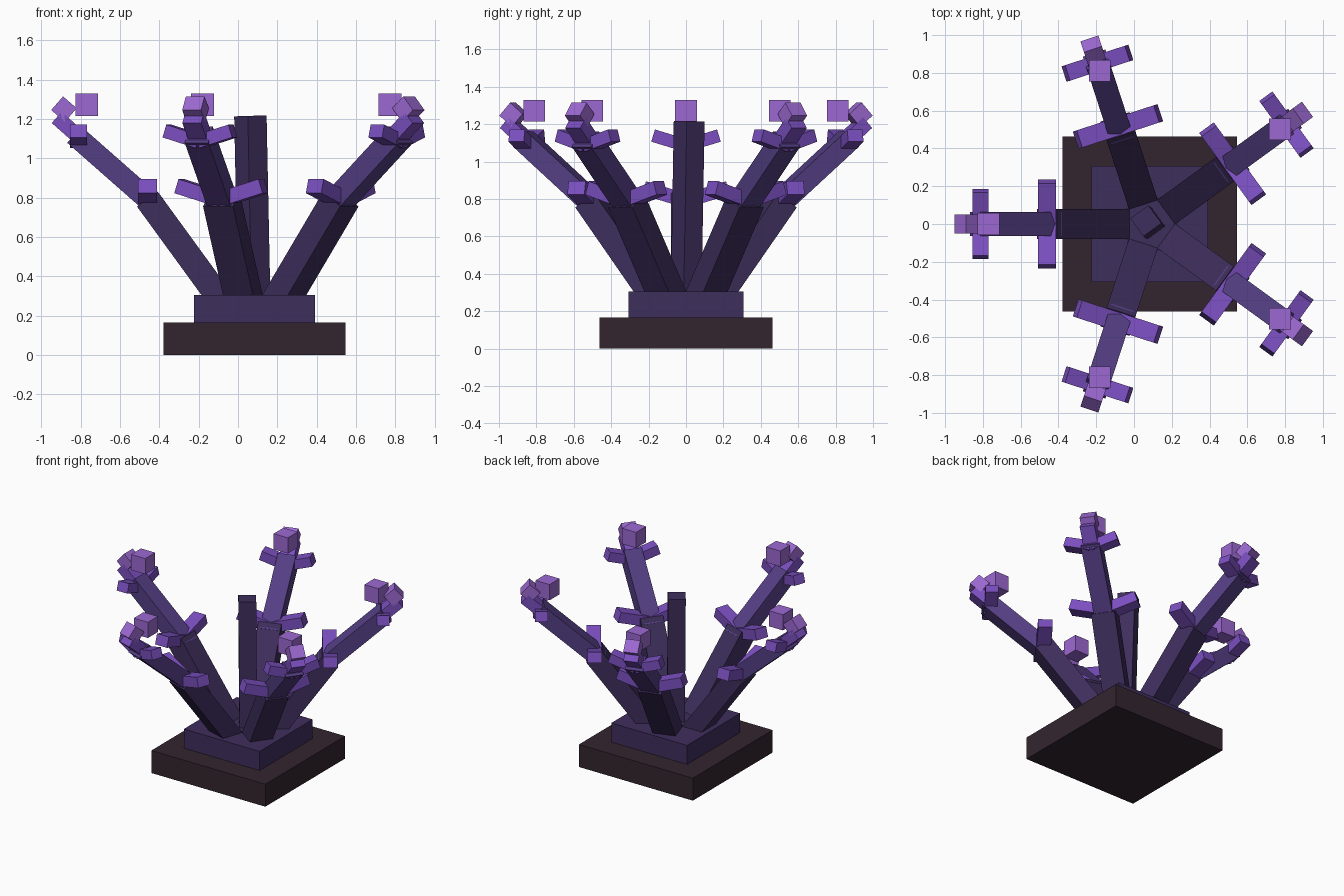
import bpy
from math import radians, cos, sin, atan2, hypot, pi
from mathutils import Matrix, Vector

cube = bpy.data.objects.get("Cube")
if cube:
    bpy.data.objects.remove(cube, do_unlink=True)


def material(name, hex_rgb):
    srgb = [((hex_rgb >> s) & 255) / 255 for s in (16, 8, 0)]
    col = [c / 12.92 if c < 0.04 else ((c + 0.055) / 1.055) ** 2.4 for c in srgb] + [1]
    m = bpy.data.materials.new(name)
    m.use_nodes = True
    m.diffuse_color = col
    m.node_tree.nodes["Principled BSDF"].inputs["Base Color"].default_value = col
    return m


STONE = material("dark_stone", 0x33252F)
STEM = material("deep_purple", 0x3E2E5C)
BRANCH = material("dusk_purple", 0x543E84)
TWIG = material("violet", 0x7B4FC0)
BUD = material("light_violet", 0x9C69D2)

CENTRE = Matrix.Translation((0.083, 0, 0))


def box(name, size, matrix, mat):
    bpy.ops.mesh.primitive_cube_add(size=1)
    ob = bpy.context.object
    ob.name = name
    ob.data.transform(Matrix.Diagonal((*size, 1)))
    ob.matrix_world = matrix
    ob.data.materials.append(mat)
    return ob


def move(x, y, z):
    return Matrix.Translation((x, y, z))


def beam(name, start, end, width, thick, frame, mat):
    """Box running between two (radius, height) points of an arm."""
    dr, dz = end[0] - start[0], end[1] - start[1]
    mid = move((start[0] + end[0]) / 2, 0, (start[1] + end[1]) / 2)
    turn = Matrix.Rotation(-atan2(dz, dr), 4, 'Y')
    return box(name, (hypot(dr, dz), width, thick), frame @ mid @ turn, mat)


def twig_pair(name, r, z, length, width, thick, frame):
    """Two twigs rising sideways from the arm."""
    for side, label in ((1, "left"), (-1, "right")):
        turn = Matrix.Rotation(side * radians(17), 4, 'X')
        m = frame @ move(r, 0, z) @ turn @ move(0, side * length / 2, 0)
        box(f"{name}_{label}", (width, length, thick), m, TWIG)


# Stepped base
box("base_slab", (0.925, 0.925, 0.165), CENTRE @ move(0, 0, 0.0825), STONE)
box("base_step", (0.615, 0.615, 0.14), CENTRE @ move(0, 0, 0.235), STEM)

# Slightly leaning centre post
foot, top = Vector((0.083, 0, 0.25)), Vector((0.063, 0.017, 1.215))
axis = top - foot
lean = Vector((0, 0, 1)).rotation_difference(axis).to_matrix().to_4x4()
box("centre_post", (0.118, 0.118, axis.length),
    Matrix.Translation((foot + top) / 2) @ lean @ Matrix.Rotation(radians(36), 4, 'Z'), STEM)

# Five arms spread evenly around the post
for i in range(5):
    a = pi + i * 2 * pi / 5
    frame = CENTRE @ Matrix.Rotation(a, 4, 'Z')
    n = f"arm_{i + 1}"
    beam(n + "_stem", (0.112, 0.2), (0.544, 0.793), 0.16, 0.13, frame, STEM)
    beam(n + "_branch", (0.5, 0.755), (0.915, 1.12), 0.126, 0.11, frame, BRANCH)
    beam(n + "_tip", (0.86, 1.08), (1.005, 1.208), 0.1, 0.076, frame, TWIG)
    twig_pair(n + "_low_twig", 0.543, 0.79, 0.235, 0.096, 0.075, frame)
    twig_pair(n + "_high_twig", 0.895, 1.085, 0.184, 0.086, 0.068, frame)
    box(n + "_small_bud", (0.092, 0.1, 0.092),
        frame @ move(0.968, 0, 1.25) @ Matrix.Rotation(radians(-41), 4, 'Y'), BUD)
    box(n + "_large_bud", (0.115, 0.115, 0.115),
        CENTRE @ move(0.853 * cos(a), 0.853 * sin(a), 1.272), BUD)
